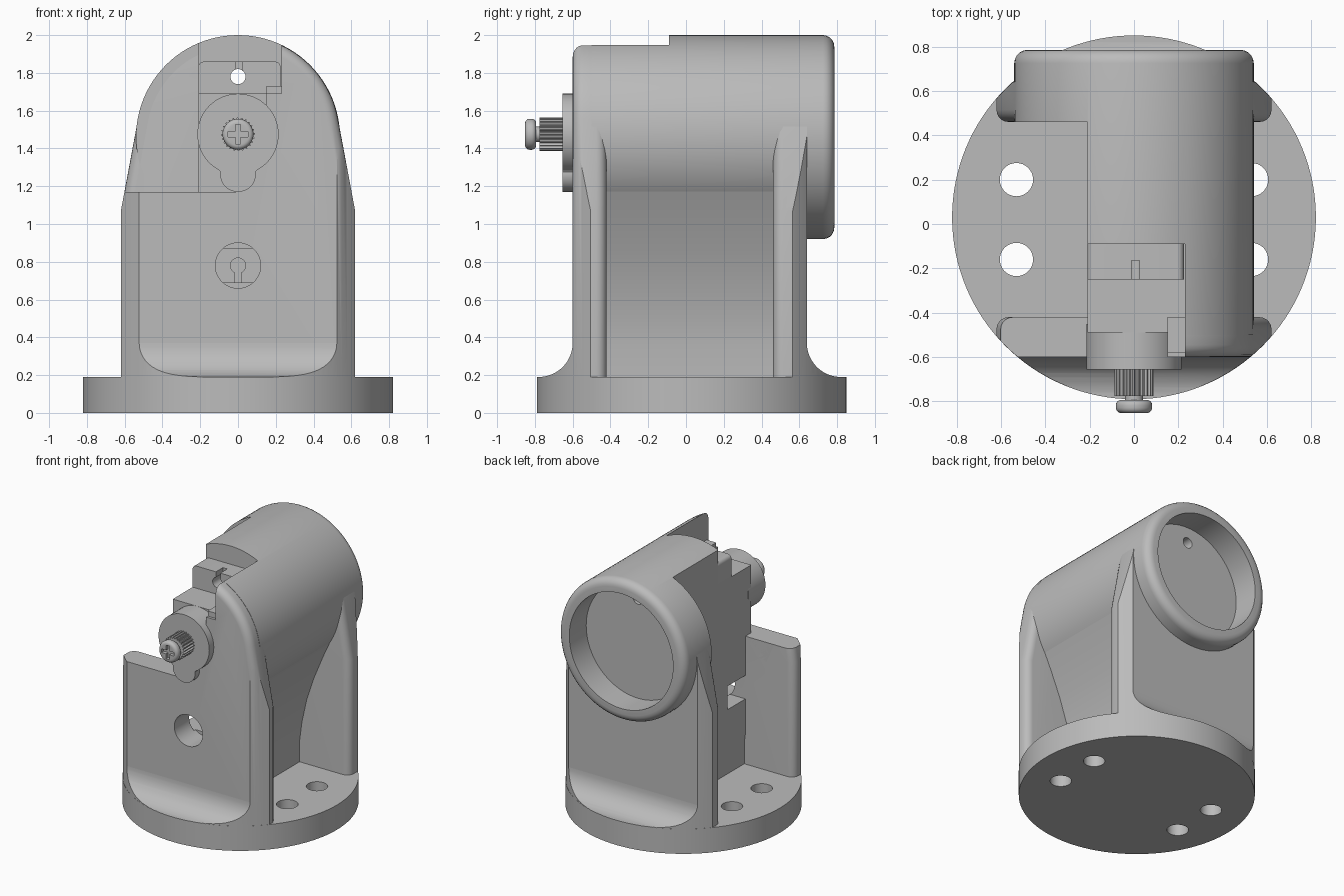
import bpy, bmesh
from math import sin, cos, pi, radians
from mathutils import Vector

cube = bpy.data.objects.get("Cube")
if cube:
    bpy.data.objects.remove(cube)

GREY = bpy.data.materials.new("plain grey")
GREY.use_nodes = True
tone = (0.5, 0.5, 0.5, 1)
GREY.diffuse_color = tone
GREY.node_tree.nodes["Principled BSDF"].inputs["Base Color"].default_value = tone

AXIS_Z = 1.46   # height of the barrel axis
R = 0.54        # barrel radius


def prism(name, pts, lo, hi, axis="y", bevel=0, pick=None):
    """Extrude a 2D outline along an axis, rounding the edges chosen by pick."""
    place = {"x": lambda a, b, t: (t, a, b),
             "y": lambda a, b, t: (a, t, b),
             "z": lambda a, b, t: (a, b, t)}[axis]
    bm = bmesh.new()
    rings = [[bm.verts.new(place(a, b, t)) for a, b in pts] for t in (lo, hi)]
    n = len(pts)
    bm.faces.new(rings[0])
    bm.faces.new(rings[1][::-1])
    for i in range(n):
        j = (i + 1) % n
        bm.faces.new((rings[0][j], rings[0][i], rings[1][i], rings[1][j]))
    bmesh.ops.recalc_face_normals(bm, faces=bm.faces)
    if bevel:
        edges = [e for e in bm.edges if pick((e.verts[0].co + e.verts[1].co) / 2, e)]
        bmesh.ops.bevel(bm, geom=edges, offset=bevel, segments=5, profile=0.5, affect="EDGES")
    mesh = bpy.data.meshes.new(name)
    bm.to_mesh(mesh)
    bm.free()
    mesh.materials.append(GREY)
    obj = bpy.data.objects.new(name, mesh)
    bpy.context.collection.objects.link(obj)
    return obj


def arc(cx, cy, r, start, end, steps):
    angles = [radians(start + (end - start) * i / steps) for i in range(steps + 1)]
    return [(cx + r * cos(a), cy + r * sin(a)) for a in angles]


def disc(name, cx, cy, r, lo, hi, axis="y", steps=64, **kw):
    return prism(name, arc(cx, cy, r, 0, 360, steps)[:-1], lo, hi, axis, **kw)


def box(name, x, y, z, **kw):
    return prism(name, [(x[0], z[0]), (x[1], z[0]), (x[1], z[1]), (x[0], z[1])], *y, **kw)


def boolean(objs, cutter, op="DIFFERENCE"):
    for obj in objs:
        mod = obj.modifiers.new("cut", "BOOLEAN")
        mod.operation, mod.object, mod.solver = op, cutter, "EXACT"
        bpy.context.view_layer.update()
        bpy.context.view_layer.objects.active = obj
        bpy.ops.object.modifier_apply(modifier=mod.name)
    bpy.data.objects.remove(cutter)


def mirrored(half):
    """Close a right-hand outline (bottom to top) with its mirror image."""
    return half + [(-x, z) for x, z in reversed(half) if x > 1e-4]


# Round base with four screw holes
base = disc("base", 0, 0.03, 0.82, 0, 0.19, "z", 128)
for x in (-0.53, 0.53):
    for y in (-0.16, 0.2):
        boolean([base], disc("hole", x, y, 0.075, -0.1, 0.3, "z", 32))

# Front and back walls, clipped to the round base
wall = mirrored([(0.62, 0.15), (0.62, 1.07)] + arc(0, AXIS_Z, R - 0.002, 10.3, 90, 24))


def front_edges(c, e):
    along = abs(e.verts[0].co.y - e.verts[1].co.y) < 1e-4
    return along and c.z > 0.16 and (c.y > -0.5 or c.z > 1.15)


def inner_edges(c, e):
    along = abs(e.verts[0].co.y - e.verts[1].co.y) < 1e-4
    return along and c.z > 0.16 and c.y < 0.5


front_wall = prism("front_wall", wall, -0.6, -0.42, bevel=0.055, pick=front_edges)
back_wall = prism("back_wall", wall, 0.46, 0.64, bevel=0.055, pick=inner_edges)

# Sweeping fillets where the walls meet the base
fillets = []
for name, side, face in (("front_fillet", -1, -0.6), ("back_fillet", 1, 0.64)):
    r = 0.18
    curve = arc(0, 0.37, r, 0, -90, 12)
    outline = [(face + side * (r - a), b) for a, b in curve]
    outline += [(face + side * r, 0.17), (face - side * 0.05, 0.17), (face - side * 0.05, 0.37)]
    fillets.append(prism(name, outline, -0.62, 0.62, "x"))
for part in [front_wall, back_wall] + fillets:
    boolean([part], disc("clip", 0, 0.03, 0.819, 0.1, 3, "z", 128), "INTERSECT")

# Waisted web between the walls, and the barrel on top
waist = [(0.2, 0.15), (0.2, 0.35), (0.22, 0.5), (0.26, 0.68), (0.32, 0.86), (0.4, 1.05)]
web = prism("web", mirrored(waist + arc(0, AXIS_Z, R - 0.004, -28, 90, 36)), -0.45, 0.48)
barrel = disc("barrel", 0, AXIS_Z, R, -0.5, 0.785, steps=96, bevel=0.06,
              pick=lambda c, e: c.y > 0.78)
latch_plate = box("latch_plate", (-0.21, 0.225), (-0.25, -0.08), (1.6, 1.86), bevel=0.03,
                  pick=lambda c, e: c.z > 1.8 and abs(e.verts[0].co.y - e.verts[1].co.y) > 0.1)
body = [front_wall, back_wall, web, barrel]

# Socket in the back of the barrel
boolean([barrel, back_wall], disc("socket", 0, AXIS_Z, 0.44, 0.58, 1, steps=80))
# Open left side and stepped opening at the top front
for x, y, z in (((-1, -0.21), (-0.42, 0.46), (0.1, 2.3)),
                ((-1, -0.21), (-1, -0.41), (1.17, 2.3)),
                ((-0.3, 0.23), (-1, -0.09), (1.69, 2.3)),
                ((-0.3, 0.0), (-1, -0.49), (1.17, 1.8)),
                ((-0.1, 0.15), (-1, -0.49), (1.47, 1.8))):
    targets = [web, barrel] if y[0] == -0.42 else [front_wall, web, barrel]
    boolean(targets, box("opening", x, y, z))
# Sight hole through the plate and barrel, with a slit above it
boolean([barrel, web, back_wall, latch_plate], disc("bore", 0, 1.78, 0.04, -0.4, 0.75, steps=32))
boolean([latch_plate], box("slit", (-0.012, 0.025), (-0.4, -0.165), (1.79, 2)))
# Front access hole leading to a side pocket with a keyhole
boolean([front_wall, web], disc("access", 0, 0.78, 0.12, -1, -0.4, steps=48))
boolean([web], box("pocket", (-0.4, 0.12), (-0.425, -0.1), (0.69, 0.87)))
boolean([web], disc("keyhole", 0, 0.78, 0.04, -0.2, 0.0, steps=32))
boolean([web], box("keyslot", (-0.015, 0.015), (-0.2, 0.0), (0.69, 0.76)))
pocket_tab = box("pocket_tab", (-0.21, -0.17), (-0.2, -0.09), (0.66, 0.9))
cradle = box("cradle", (0.15, 0.25), (-0.58, -0.42), (1.6, 1.73))

# Clamp disc with its lower lobe
clamp_disc = disc("clamp_disc", 0, 1.475, 0.215, -0.655, -0.45)
clamp_lobe = disc("clamp_lobe", 0, 1.265, 0.095, -0.654, -0.45, steps=40)
clamp_neck = prism("clamp_neck", [(-0.085, 1.26), (0.085, 1.26), (0.12, 1.32), (-0.12, 1.32)],
                   -0.653, -0.45)

# Knurled knob, screw shank and cross-head screw
teeth = 24
knurl = []
for i in range(teeth * 4):
    a, r = 2 * pi * i / (teeth * 4), 0.089 if i % 4 < 2 else 0.076
    knurl.append((r * cos(a), 1.475 + r * sin(a)))
knob = prism("knob", knurl, -0.775, -0.64)
shank = disc("screw_shank", 0, 1.475, 0.04, -0.81, -0.74, steps=24)
head = disc("screw_head", 0, 1.475, 0.082, -0.852, -0.793, steps=40, bevel=0.024,
            pick=lambda c, e: abs(e.verts[0].co.y - e.verts[1].co.y) < 1e-4)
for w, h in ((0.052, 0.014), (0.014, 0.052)):
    boolean([head], box("cross", (-w, w), (-1, -0.825), (1.475 - h, 1.475 + h)))

# Smooth the curved faces, keep machined edges sharp
bpy.ops.object.select_all(action="DESELECT")
parts = [base, latch_plate, clamp_disc, clamp_lobe, clamp_neck, shank, head] + body + fillets
for part in parts:
    part.select_set(True)
bpy.context.view_layer.objects.active = base
bpy.ops.object.shade_smooth_by_angle(angle=radians(30))
